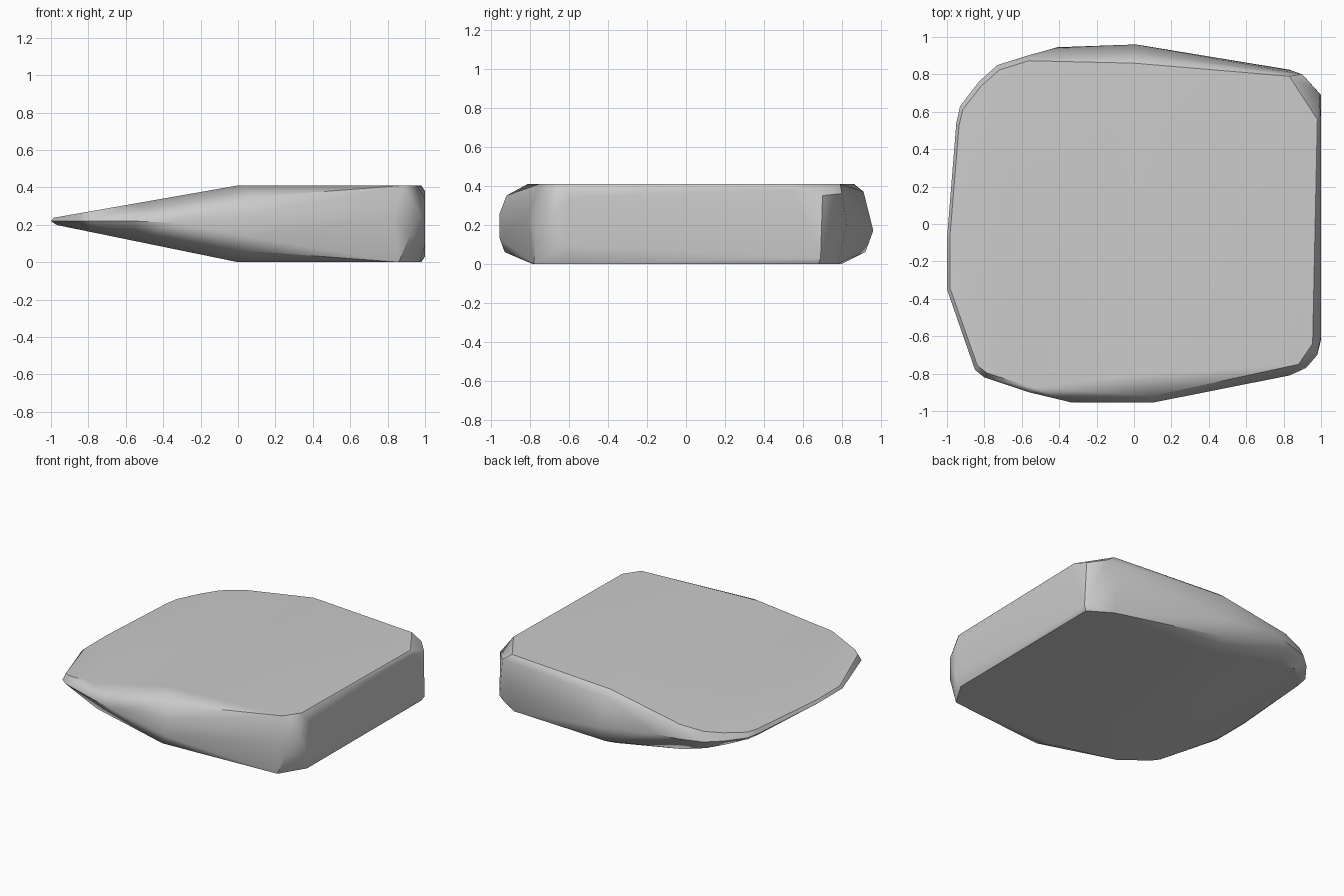
import bpy, bmesh, math

if "Cube" in bpy.data.objects:
    bpy.data.objects.remove(bpy.data.objects["Cube"], do_unlink=True)

stone = bpy.data.materials.new("stone grey")
stone.use_nodes = True
grey = (0.6, 0.6, 0.6, 1)
stone.diffuse_color = grey
stone.node_tree.nodes["Principled BSDF"].inputs["Base Color"].default_value = grey

# Flat thick half: upper and lower face corners
upper = [(0.83, 0.79), (0.98, 0.56), (0.955, -0.64), (0.88, -0.75),
         (0.0, -0.81), (0.0, 0.86)]
lower = [(0.86, -0.78), (0.97, -0.6), (0.98, 0.68), (0.82, 0.78),
         (0.0, 0.8), (0.0, -0.79)]

# Blunt vertical end and its worn corners
end = [(1, -0.62, 0.09), (1, -0.6, 0.34), (1, 0.55, 0.38), (1, 0.69, 0.03),
       (0.99, 0.7, 0.35), (0.9, 0.8, 0.36), (0.83, 0.825, 0.2),
       (0.83, -0.81, 0.25), (0.92, -0.77, 0.15), (0.98, -0.7, 0.25)]

# Bulging long sides
sides = [(0.1, -0.955, 0.26), (0.1, -0.92, 0.35), (0.1, -0.955, 0.13),
         (0.05, -0.93, 0.06), (-0.33, -0.955, 0.21),
         (0.0, 0.91, 0.37), (0.01, 0.96, 0.17), (0.0, 0.92, 0.06),
         (-0.41, 0.945, 0.23)]

# Thin rim of the tapering half
rim = [(-0.57, 0.9), (-0.73, 0.85), (-0.83, 0.76), (-0.93, 0.63),
       (-0.95, 0.54), (-1, -0.08), (-1, -0.35), (-0.85, -0.78),
       (-0.8, -0.82), (-0.56, -0.9)]


def taper_top(x):
    return 0.41 + 0.175 * x


def taper_bottom(x):
    return -0.205 * x


points = [(x, y, 0.41) for x, y in upper] + [(x, y, 0) for x, y in lower]
points += end + sides
for x, y in rim:
    # the rim's full height, drawn in slightly at top and bottom
    points.append((x, y, 0.22))
    points.append((x * 0.985, y * 0.97, taper_top(x * 0.985)))
    points.append((x * 0.97, y * 0.92, taper_bottom(x * 0.97)))

# Wrap the worn wedge around its corners
mesh = bpy.data.meshes.new("wedge_stone")
bm = bmesh.new()
for p in points:
    bm.verts.new(p)
hull = bmesh.ops.convex_hull(bm, input=bm.verts)
loose = {g for g in hull["geom_interior"] + hull["geom_unused"]
         if isinstance(g, bmesh.types.BMVert)}
bmesh.ops.delete(bm, geom=list(loose), context='VERTS')
bmesh.ops.dissolve_limit(bm, angle_limit=math.radians(1),
                         verts=bm.verts, edges=bm.edges)
bmesh.ops.recalc_face_normals(bm, faces=bm.faces)
bm.to_mesh(mesh)
bm.free()
mesh.materials.append(stone)

rock = bpy.data.objects.new("wedge_stone", mesh)
bpy.context.collection.objects.link(rock)
bpy.context.view_layer.objects.active = rock
rock.select_set(True)
bpy.ops.object.shade_smooth_by_angle(angle=math.radians(35))
weighted = rock.modifiers.new("soft faces", 'WEIGHTED_NORMAL')
weighted.keep_sharp = True
